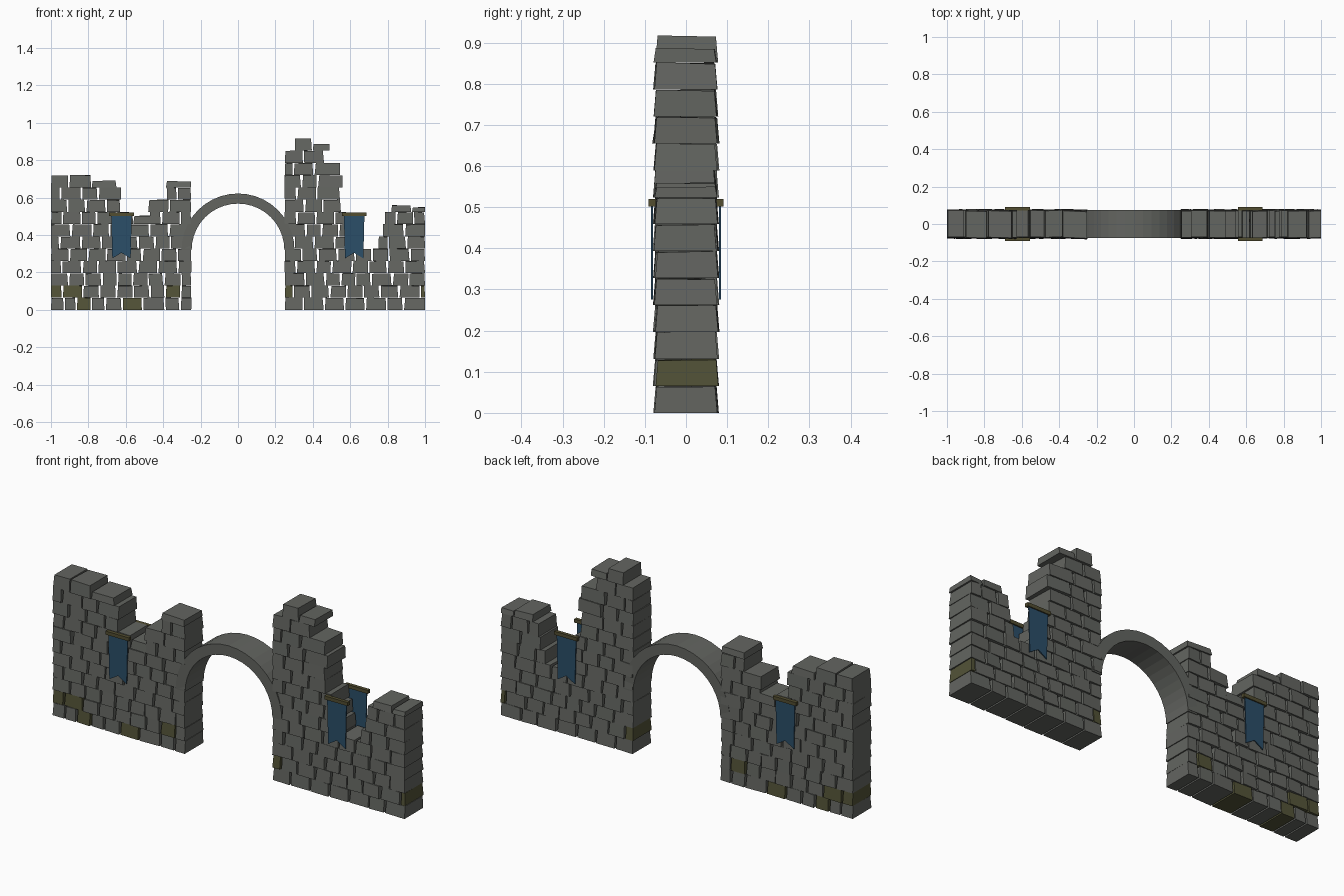
import bpy, bmesh, math, random
from mathutils import Matrix, Vector

random.seed(7)
if "Cube" in bpy.data.objects:
    bpy.data.objects.remove(bpy.data.objects["Cube"])


def material(name, rgb):
    m = bpy.data.materials.new(name)
    m.use_nodes = True
    m.diffuse_color = (*rgb, 1)
    m.node_tree.nodes["Principled BSDF"].inputs["Base Color"].default_value = (*rgb, 1)
    return m


STONE = material("grey stone", (0.125, 0.13, 0.118))
MOSS = material("mossy stone", (0.085, 0.085, 0.038))
WOOD = material("dark wood", (0.085, 0.075, 0.03))
CLOTH = material("blue cloth", (0.024, 0.077, 0.14))

ROW = 0.0655     # height of a course of stones
HALF = 0.077     # half the thickness of the wall


def finish(name, bm, *mats):
    bmesh.ops.recalc_face_normals(bm, faces=bm.faces)
    me = bpy.data.meshes.new(name)
    bm.to_mesh(me)
    bm.free()
    for m in mats:
        me.materials.append(m)
    ob = bpy.data.objects.new(name, me)
    bpy.context.collection.objects.link(ob)
    return ob


# One roughly cut stone, narrower at the top and turned a little
def stone(bm, x0, x1, z0, z1, mossy, first, last):
    g = 0.004
    a, b = x0 + (0 if first else g), x1 - (0 if last else g)
    mid, w, h = (a + b) / 2, b - a, z1 - z0 - 0.001
    verts = bmesh.ops.create_cube(bm, size=1)["verts"]
    yaw = random.uniform(-0.05, 0.05)
    push = random.uniform(-0.003, 0.003)
    lean = random.uniform(-0.004, 0.004)
    for v in verts:
        up = v.co.z > 0
        sx, sy = (0.95, 0.92) if up else (1, 0.99)
        x, y = v.co.x * w * sx, v.co.y * 2 * HALF * sy
        y += x * yaw + push
        x += lean if up else 0
        z = z0 + (h + random.uniform(-0.003, 0.002) if up else 0)
        v.co = (max(-1, min(1, mid + x)), y, z)
    for f in {f for v in verts for f in v.link_faces}:
        f.material_index = int(mossy)


# Cut a span of a course into stones of uneven width
def cuts(x0, x1, row):
    xs = [x0]
    step = random.uniform(0.045, 0.065) if row % 2 else random.uniform(0.09, 0.115)
    while xs[-1] + step < x1 - 0.04:
        xs.append(xs[-1] + step)
        step = random.uniform(0.08, 0.115)
    return xs + [x1]


def wall(name, courses, fixed, moss):
    bm = bmesh.new()
    for row, x0, x1, top in courses:
        xs = fixed.get(row) or cuts(x0, x1, row)
        for a, b in zip(xs, xs[1:]):
            mossy = any(r == row and a < x < b for r, x in moss)
            stone(bm, a, b, row * ROW, (row + top) * ROW, mossy, a == x0, b == x1)
    return finish(name, bm, STONE, MOSS)


# Each course: row, start, end, height as a share of a full course
right_courses = [(r, -1, -0.25, 1) for r in range(7)] + [
    (7, -1, -0.56, 1), (7, -0.56, -0.47, 0.7), (7, -0.47, -0.25, 1),
    (8, -1, -0.63, 1), (8, -0.48, -0.25, 1),
    (9, -1, -0.625, 1), (9, -0.38, -0.25, 1),
    (10, -1, -0.785, 1), (10, -0.78, -0.65, 0.55), (10, -0.385, -0.25, 0.5),
]
wall("right_wall", right_courses,
     {0: [-1, -0.93, -0.865, -0.785, -0.71, -0.62, -0.51, -0.39, -0.31, -0.25],
      1: [-1, -0.94, -0.83, -0.74, -0.65, -0.56, -0.47, -0.39, -0.305, -0.25]},
     [(0, -0.83), (0, -0.56), (1, -0.97), (1, -0.88), (1, -0.35)])

left_courses = [(r, 0.25, 1, 1) for r in range(5)] + [
    (5, 0.25, 0.62, 1), (5, 0.75, 1, 1),
    (6, 0.25, 0.6, 1), (6, 0.775, 1, 1),
    (7, 0.25, 0.58, 1), (7, 0.785, 1, 1),
    (8, 0.25, 0.55, 1), (8, 0.82, 0.925, 0.55), (8, 0.93, 1, 0.4),
    (9, 0.25, 0.545, 1), (10, 0.25, 0.56, 1), (11, 0.25, 0.545, 1),
    (12, 0.25, 0.46, 1), (13, 0.305, 0.395, 1), (13, 0.4, 0.49, 0.55),
]
wall("left_wall", left_courses,
     {1: [0.25, 0.295, 0.39, 0.49, 0.58, 0.67, 0.76, 0.86, 0.975, 1]},
     [(1, 0.27), (1, 0.99)])

# Round arch between the walls
bm = bmesh.new()
N, CZ, DEPTH = 20, 0.32, 0.075
rings = []
for i in range(N + 1):
    t = math.pi * i / N
    rings.append([bm.verts.new((r * math.cos(t), y, CZ + r * math.sin(t)))
                  for r, y in ((0.248, -DEPTH), (0.302, -DEPTH), (0.302, DEPTH), (0.248, DEPTH))])
for p, q in zip(rings, rings[1:]):
    for k in range(4):
        bm.faces.new((p[k], p[(k + 1) % 4], q[(k + 1) % 4], q[k]))
bm.faces.new(rings[0])
bm.faces.new(rings[-1])
finish("arch", bm, STONE)


# Swallow-tailed banners hung from rods on both faces of the wall
def banner(name, cx, side):
    bm = bmesh.new()
    outline = [(-0.055, 0.51), (0.055, 0.51), (0.049, 0.275), (0, 0.305), (-0.049, 0.275)]
    face = bm.faces.new([bm.verts.new((cx + x, side * 0.08, z)) for x, z in outline])
    out = bmesh.ops.extrude_face_region(bm, geom=[face])["geom"]
    moved = [v for v in out if isinstance(v, bmesh.types.BMVert)]
    bmesh.ops.translate(bm, verts=moved, vec=(0, side * 0.005, 0))
    finish(name + "_cloth", bm, CLOTH)
    bm = bmesh.new()
    place = Matrix.Translation(Vector((cx, side * 0.082, 0.511)))
    bmesh.ops.create_cube(bm, size=1, matrix=place @ Matrix.Diagonal((0.132, 0.018, 0.018, 1)))
    finish(name + "_rod", bm, WOOD)


for label, cx in (("right", -0.623), ("left", 0.621)):
    for place, side in (("front", -1), ("back", 1)):
        banner(f"{label}_{place}_banner", cx, side)
